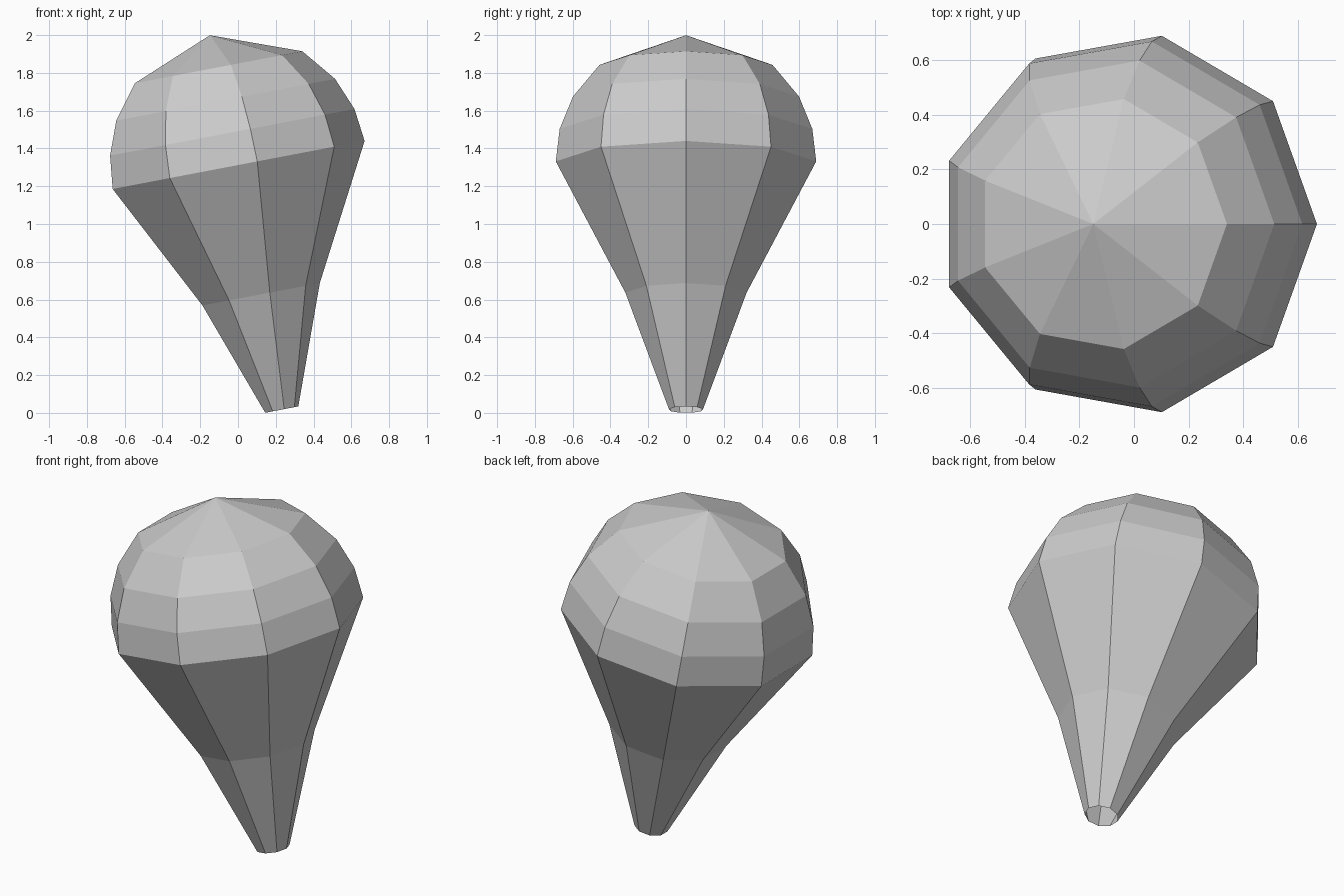
import bpy, bmesh, math
from mathutils import Matrix

if "Cube" in bpy.data.objects:
    bpy.data.objects.remove(bpy.data.objects["Cube"])

SIDES = 9
TILT = math.radians(-10.8)
# (radius, height along the tilted axis), mouth to crown
profile = [(0.092, 0.0), (0.326, 0.62), (0.70, 1.315), (0.679, 1.491),
           (0.608, 1.667), (0.465, 1.843)]
CROWN = 2.018

bm = bmesh.new()
rings = []
for r, h in profile:
    rings.append([bm.verts.new((r * math.cos(2 * math.pi * i / SIDES),
                                r * math.sin(2 * math.pi * i / SIDES), h))
                  for i in range(SIDES)])

# Side panels, mouth left open
for a, b in zip(rings, rings[1:]):
    for i in range(SIDES):
        j = (i + 1) % SIDES
        bm.faces.new((a[i], a[j], b[j], b[i]))

# Crown fan
top = bm.verts.new((0, 0, CROWN))
for i in range(SIDES):
    bm.faces.new((rings[-1][i], rings[-1][(i + 1) % SIDES], top))

# Lean towards -x and set on the ground
bm.transform(Matrix.Translation((0.229, 0, 0.017)) @ Matrix.Rotation(TILT, 4, 'Y'))

mesh = bpy.data.meshes.new("balloon_envelope")
bm.to_mesh(mesh)
bm.free()
obj = bpy.data.objects.new("balloon_envelope", mesh)
bpy.context.collection.objects.link(obj)
